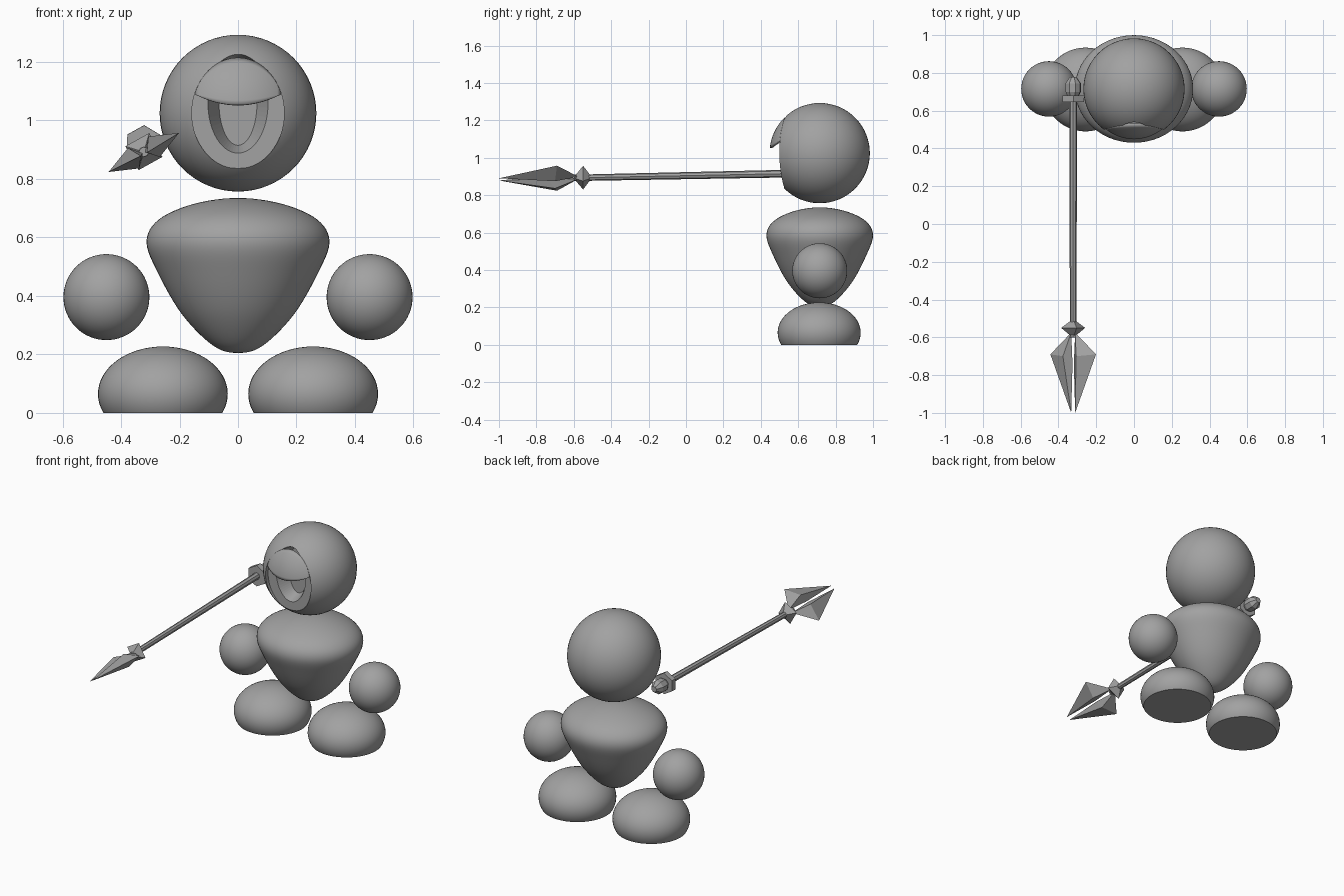
import bpy, bmesh, math
from mathutils import Vector, Matrix

if "Cube" in bpy.data.objects:
    bpy.data.objects.remove(bpy.data.objects["Cube"])

CY = 0.715                       # depth of the body axis
HEAD_Z, HEAD_R = 1.025, 0.268
grey = bpy.data.materials.new("plain_grey")
grey.diffuse_color = (0.36, 0.36, 0.36, 1)
grey.use_nodes = True
grey.node_tree.nodes["Principled BSDF"].inputs["Base Color"].default_value = grey.diffuse_color


def finish(name, bm, smooth=True):
    bmesh.ops.recalc_face_normals(bm, faces=bm.faces)
    me = bpy.data.meshes.new(name)
    bm.to_mesh(me)
    bm.free()
    me.materials.append(grey)
    ob = bpy.data.objects.new(name, me)
    bpy.context.collection.objects.link(ob)
    if smooth:
        bpy.ops.object.select_all(action='DESELECT')
        ob.select_set(True)
        bpy.context.view_layer.objects.active = ob
        bpy.ops.object.shade_smooth_by_angle(angle=math.radians(35))
    return ob


def ellipsoid(name, centre, radii, cut_z=None):
    bm = bmesh.new()
    bmesh.ops.create_uvsphere(bm, u_segments=48, v_segments=32, radius=1)
    bmesh.ops.scale(bm, vec=radii, verts=bm.verts)
    bmesh.ops.translate(bm, vec=centre, verts=bm.verts)
    if cut_z is not None:
        r = bmesh.ops.bisect_plane(bm, geom=bm.verts[:] + bm.edges[:] + bm.faces[:],
                                   plane_co=(0, 0, cut_z), plane_no=(0, 0, -1), clear_outer=True)
        bmesh.ops.contextual_create(bm, geom=[e for e in r['geom_cut'] if isinstance(e, bmesh.types.BMEdge)])
    return finish(name, bm)


def loft(bm, rings):
    """Skin a list of closed rings and cap both ends."""
    rows = [[bm.verts.new(p) for p in ring] for ring in rings]
    n = len(rows[0])
    for a, b in zip(rows, rows[1:]):
        for i in range(n):
            j = (i + 1) % n
            bm.faces.new((a[i], a[j], b[j], b[i]))
    bm.faces.new(rows[0])
    bm.faces.new(rows[-1][::-1])


def oval(y, z, rx, rz, n=64):
    return [(rx * math.cos(2 * math.pi * i / n), y, z + rz * math.sin(2 * math.pi * i / n)) for i in range(n)]


def carve(target, name, rings):
    bm = bmesh.new()
    loft(bm, rings)
    cutter = finish(name, bm, False)
    cutter.hide_render = True
    cutter.hide_viewport = True
    mod = target.modifiers.new(name, 'BOOLEAN')
    mod.operation, mod.solver, mod.object = 'DIFFERENCE', 'EXACT', cutter
    bpy.context.view_layer.objects.active = target
    bpy.ops.object.modifier_apply(modifier=name)
    bpy.data.objects.remove(cutter)


# Head with an oval face opening and a sloped mouth pit
head = ellipsoid("head", (0, CY, HEAD_Z), (HEAD_R,) * 3)
carve(head, "face_opening", [oval(0.3, HEAD_Z, 0.158, 0.19), oval(0.525, HEAD_Z, 0.158, 0.19)])
carve(head, "mouth_pit", [oval(0.515, 1.06, 0.108, 0.175), oval(0.60, 1.06, 0.065, 0.145)])

# Visor: curved shell over the upper face
bm = bmesh.new()
NX, NV = 24, 10
grid = []
for i in range(NX + 1):
    t = 2 * i / NX - 1
    x = 0.147 * t
    low = 1.053 + 0.036 * t * t
    high = HEAD_Z + 0.19 * math.sqrt(1 - (x / 0.158) ** 2)
    col = []
    for k in range(NV + 1):
        z = low + (high - low) * k / NV
        y = CY - math.sqrt(HEAD_R ** 2 - x * x - (z - HEAD_Z) ** 2)
        col.append(bm.verts.new((x, y, z)))
    grid.append(col)
for a, b in zip(grid, grid[1:]):
    for k in range(NV):
        bm.faces.new((a[k], b[k], b[k + 1], a[k + 1]))
visor = finish("visor", bm)
mod = visor.modifiers.new("shell", 'SOLIDIFY')
mod.thickness, mod.offset = 0.012, -1

# Body: smooth turned profile, slightly flattened in depth
pts = [(-0.09, 0.23), (0, 0.205), (0.085, 0.23), (0.19, 0.335), (0.272, 0.475), (0.313, 0.585),
       (0.27, 0.662), (0.15, 0.715), (0, 0.735), (-0.15, 0.715)]
profile = []
for p0, p1, p2, p3 in zip(pts, pts[1:], pts[2:], pts[3:]):
    a, b, c, d = (Vector(p) for p in (p0, p1, p2, p3))
    for s in range(6):
        t = s / 6
        profile.append(0.5 * (2 * b + (c - a) * t + (2 * a - 5 * b + 4 * c - d) * t * t
                              + (3 * b - a - 3 * c + d) * t ** 3))
profile.append(Vector((0, 0.735)))
bm = bmesh.new()
N = 56
loft(bm, [[(max(p.x, 0.0005) * math.cos(2 * math.pi * i / N),
            CY + 0.91 * max(p.x, 0.0005) * math.sin(2 * math.pi * i / N), p.y) for i in range(N)]
          for p in profile])
finish("body", bm)

# Hands and flat-soled feet
for side, label in ((-1, "left"), (1, "right")):
    ellipsoid(label + "_hand", (side * 0.45, CY, 0.396), (0.147,) * 3)
    ellipsoid(label + "_foot", (side * 0.257, 0.712, 0.065), (0.222, 0.222, 0.162), cut_z=0)


# Spear parts share one slightly sloping axis
def axis(y):
    return Vector((-0.322, y, 0.893 + 0.02 * (y + 0.58)))


def turned(name, sides, stations, turn=0.0):
    bm = bmesh.new()
    rings = []
    for y, r in stations:
        c = axis(y)
        rings.append([c + Vector((r * math.cos(turn + 2 * math.pi * i / sides), 0,
                                  r * math.sin(turn + 2 * math.pi * i / sides))) for i in range(sides)])
    loft(bm, rings)
    return finish(name, bm, False)


TILT = math.radians(29)
turned("spear_shaft", 8, [(-0.6, 0.017), (0.68, 0.021)])
turned("spear_collar", 4, [(-0.59, 0.016), (-0.55, 0.066), (-0.515, 0.018)], TILT + math.pi / 4)
turned("spear_ring", 6, [(0.645, 0.066), (0.68, 0.066)], TILT)
turned("spear_pommel", 8, [(0.67, 0.028), (0.70, 0.042), (0.745, 0.042), (0.778, 0.018)], TILT)

# Spear blade: two mirrored kite halves with a slot towards the tip
bm = bmesh.new()
for s in (-1, 1):
    def vert(w, y, t):
        u = Vector((math.cos(TILT), 0, math.sin(TILT)))
        v = Vector((-math.sin(TILT), 0, math.cos(TILT)))
        return bm.verts.new(axis(y) + s * w * u + t * v)
    base, outer = vert(0.012, -0.575, 0), vert(0.138, -0.69, 0)
    tip, slot = vert(0.012, -1.0, 0), vert(0.004, -0.74, 0)
    for t in (-0.04, 0.04):
        ridge = vert(0.04, -0.70, t)
        loop = (base, outer, tip, slot)
        for a, b in zip(loop, loop[1:] + loop[:1]):
            bm.faces.new((a, b, ridge))
finish("spear_blade", bm, False)
